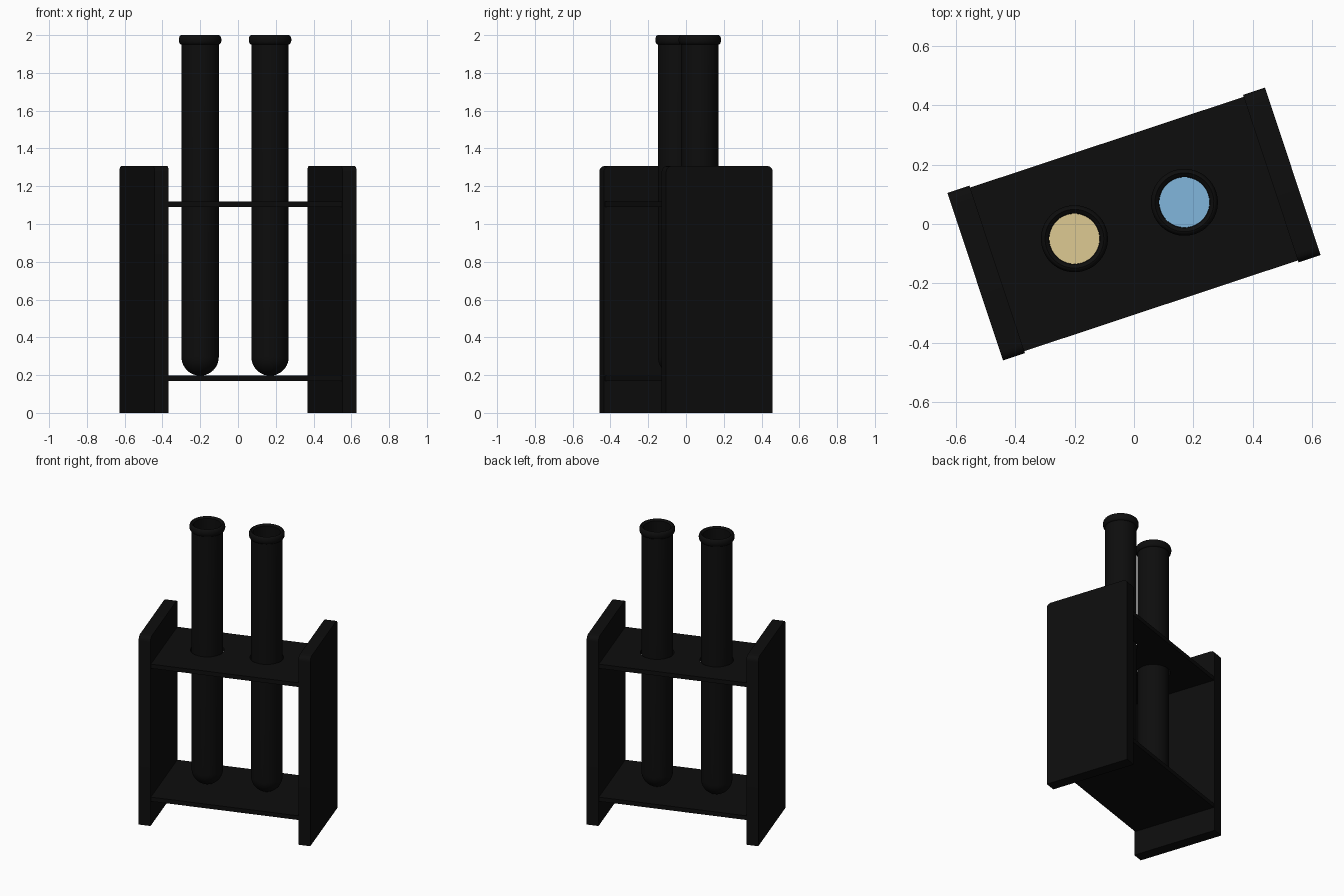
import bpy, bmesh, math
from mathutils import Matrix

if "Cube" in bpy.data.objects:
    bpy.data.objects.remove(bpy.data.objects["Cube"])

TURN = Matrix.Rotation(math.radians(18.35), 4, 'Z')   # whole rack is turned on the ground
TUBES = {"left": -0.206, "right": 0.184}              # tube positions along the rack
TUBE_Y = 0.016


def material(name, rgb):
    m = bpy.data.materials.new(name)
    m.diffuse_color = (*rgb, 1)
    m.use_nodes = True
    m.node_tree.nodes["Principled BSDF"].inputs["Base Color"].default_value = m.diffuse_color
    return m


BLACK = material("black", (0.004, 0.004, 0.004))
FLUID = {"left": material("tan_liquid", (0.73, 0.59, 0.29)),
         "right": material("blue_liquid", (0.22, 0.47, 0.72))}


def finish(bm, name, mat, smooth=False):
    bmesh.ops.recalc_face_normals(bm, faces=bm.faces)
    me = bpy.data.meshes.new(name)
    bm.to_mesh(me)
    bm.free()
    ob = bpy.data.objects.new(name, me)
    bpy.context.collection.objects.link(ob)
    ob.matrix_world = TURN @ ob.matrix_world
    if mat:
        me.materials.append(mat)
    if smooth:
        bpy.ops.object.select_all(action='DESELECT')
        ob.select_set(True)
        bpy.context.view_layer.objects.active = ob
        bpy.ops.object.shade_smooth_by_angle(angle=math.radians(40))
    return ob


def box(name, x0, x1, half_y, z0, z1, round_top=0):
    bm = bmesh.new()
    bmesh.ops.create_cube(bm, size=1)
    bm.transform(Matrix.Translation(((x0 + x1) / 2, 0, (z0 + z1) / 2))
                 @ Matrix.Diagonal((x1 - x0, 2 * half_y, z1 - z0, 1)))
    if round_top:
        # round the two upper corners
        edges = [e for e in bm.edges
                 if all(v.co.z > z1 - 1e-4 for v in e.verts)
                 and abs(e.verts[0].co.y - e.verts[1].co.y) < 1e-4]
        bmesh.ops.bevel(bm, geom=edges, offset=round_top, segments=4,
                        profile=0.5, affect='EDGES')
    return finish(bm, name, BLACK, bool(round_top))


def lathe(name, x, profile, mat, steps=48):
    bm = bmesh.new()
    verts = [bm.verts.new((r, 0, z)) for r, z in profile]
    edges = [bm.edges.new(p) for p in zip(verts, verts[1:])]
    bmesh.ops.spin(bm, geom=verts + edges, axis=(0, 0, 1), cent=(0, 0, 0),
                   angle=2 * math.pi, steps=steps)
    bmesh.ops.remove_doubles(bm, verts=bm.verts, dist=1e-5)
    bm.transform(Matrix.Translation((x, TUBE_Y, 0)))
    return finish(bm, name, mat, True)


def bowl(r, zc, n=10):
    """Quarter circle from the bottom pole up to the equator."""
    return [(r * math.sin(a), zc - r * math.cos(a))
            for a in (i * math.pi / 2 / n for i in range(n + 1))]


# end panels and shelves
box("left_panel", -0.563, -0.485, 0.297, 0, 1.307, 0.03)
box("right_panel", 0.485, 0.563, 0.297, 0, 1.307, 0.03)
box("lower_shelf", -0.485, 0.485, 0.29, 0.168, 0.197)
upper = box("upper_shelf", -0.485, 0.485, 0.29, 1.09, 1.119)

R, INNER, BASE = 0.099, 0.086, 0.197
ZC = BASE + R
for side, x in TUBES.items():
    # hole in the upper shelf
    cutter = lathe(side + "_hole_cutter", x,
                   [(0, 1.0), (0.106, 1.0), (0.106, 1.2), (0, 1.2)], None)
    cutter.hide_render = True
    cutter.hide_viewport = True
    cut = upper.modifiers.new(side + "_hole", 'BOOLEAN')
    cut.object = cutter
    cut.solver = 'EXACT'
    # glass tube with rounded lip and hollow inside
    lip = [(0.099 + 0.014 * math.cos(a), 1.975 + 0.025 * math.sin(a))
           for a in (math.radians(d) for d in range(-90, 91, 20))]
    inside = [(INNER, 1.99)] + bowl(INNER, ZC)[::-1]
    lathe(side + "_test_tube", x, bowl(R, ZC) + lip + inside, BLACK)
    # liquid filling the lower part
    r = INNER - 0.001
    lathe(side + "_liquid", x, bowl(r, ZC) + [(r, 0.95), (0, 0.95)], FLUID[side])
